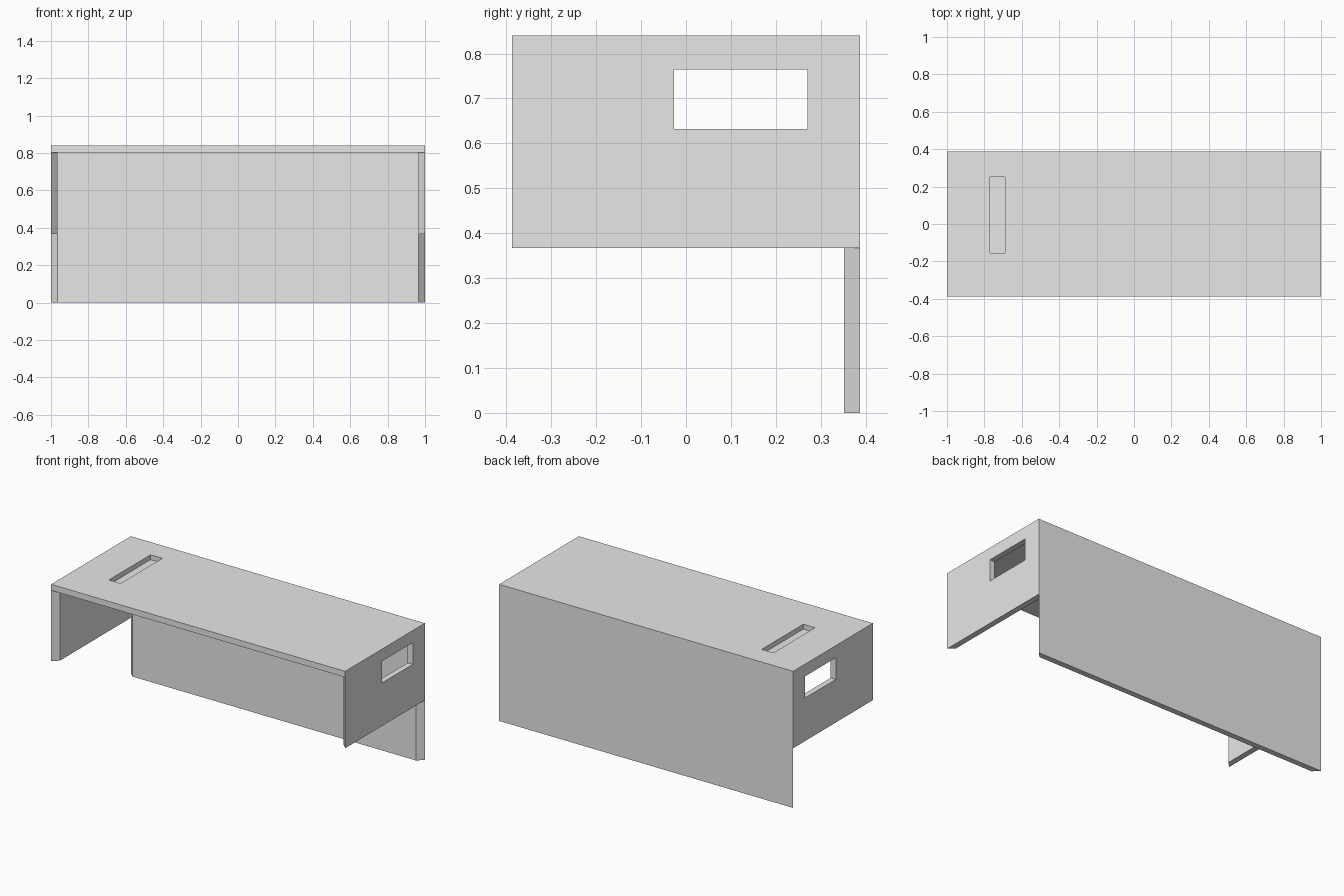
import bpy
import bmesh

cube = bpy.data.objects.get("Cube")
if cube:
    bpy.data.objects.remove(cube, do_unlink=True)

grey = bpy.data.materials.new("light_grey")
grey.use_nodes = True
colour = (0.8, 0.8, 0.8, 1)
grey.diffuse_color = colour
grey.node_tree.nodes["Principled BSDF"].inputs["Base Color"].default_value = colour

HALF_W, HALF_D = 1.0, 0.387      # outer footprint
T = 0.035                        # board thickness
IN_W, IN_D = HALF_W - T, HALF_D - T
SIDE_Z, TOP_Z, HEIGHT = 0.367, 0.803, 0.84


def prism(name, plan, z0, z1):
    """Extrude a plan outline from z0 to z1."""
    bm = bmesh.new()
    face = bm.faces.new([bm.verts.new((x, y, z0)) for x, y in plan])
    up = bmesh.ops.extrude_face_region(bm, geom=[face])["geom"]
    verts = [v for v in up if isinstance(v, bmesh.types.BMVert)]
    bmesh.ops.translate(bm, verts=verts, vec=(0, 0, z1 - z0))
    bmesh.ops.recalc_face_normals(bm, faces=bm.faces)
    mesh = bpy.data.meshes.new(name)
    bm.to_mesh(mesh)
    bm.free()
    mesh.materials.append(grey)
    obj = bpy.data.objects.new(name, mesh)
    bpy.context.collection.objects.link(obj)
    return obj


def rect(x0, x1, y0, y1):
    return [(x0, y0), (x1, y0), (x1, y1), (x0, y1)]


def cut(obj, plan, z0, z1):
    """Cut a rectangular opening and bake the result."""
    cutter = prism("opening_cutter", plan, z0, z1)
    cutter.hide_render = True
    mod = obj.modifiers.new("opening", "BOOLEAN")
    mod.operation = "DIFFERENCE"
    mod.solver = "EXACT"
    mod.object = cutter
    graph = bpy.context.evaluated_depsgraph_get()
    baked = bpy.data.meshes.new_from_object(obj.evaluated_get(graph))
    obj.modifiers.clear()
    obj.data = baked
    bpy.data.objects.remove(cutter, do_unlink=True)


# Top board with a shallow pocket
top = prism("top_board", rect(-HALF_W, HALF_W, -HALF_D, HALF_D), TOP_Z, HEIGHT)
cut(top, rect(-0.77, -0.69, -0.155, 0.25), HEIGHT - 0.03, HEIGHT + 0.1)

# Tall back board with mitred ends
prism("back_board", [(-HALF_W, HALF_D), (-IN_W, IN_D), (IN_W, IN_D), (HALF_W, HALF_D)],
      0, TOP_Z)

# Short side boards, mitred front and back, each with a window
for name, s in (("left_side_board", 1), ("right_side_board", -1)):
    side = prism(name, [(s * HALF_W, -HALF_D), (s * HALF_W, HALF_D),
                        (s * IN_W, IN_D), (s * IN_W, -IN_D)], SIDE_Z, TOP_Z)
    cut(side, rect(s - 0.1, s + 0.1, -0.027, 0.27), 0.632, 0.765)
